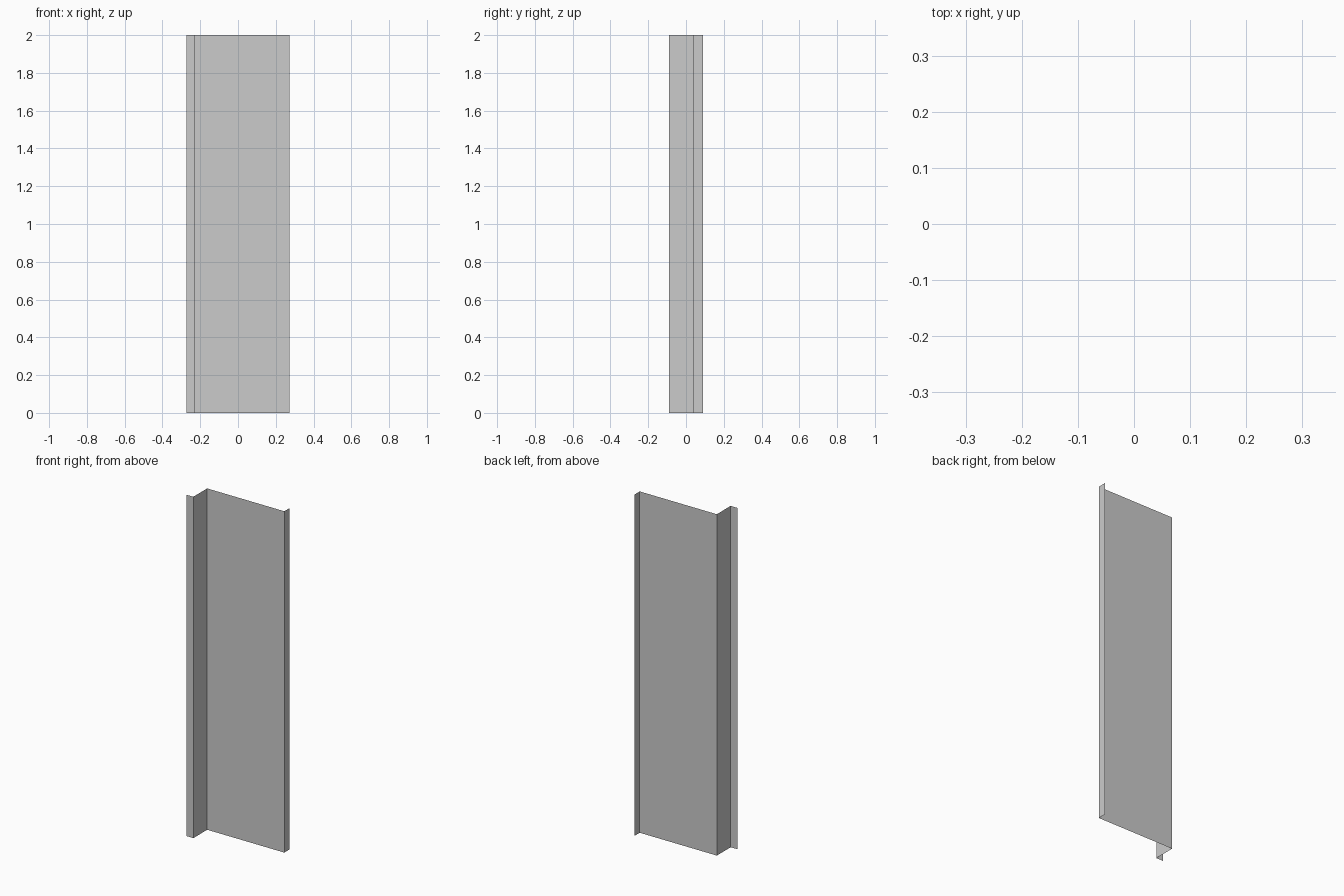
import bpy, bmesh

if "Cube" in bpy.data.objects:
    bpy.data.objects.remove(bpy.data.objects["Cube"])

HEIGHT = 2.0
# Plan profile: flange, web, wide panel, lip (zero-thickness bent sheet)
PROFILE = [(-0.273, -0.089), (-0.227, -0.089), (-0.227, 0.039),
           (0.273, 0.039), (0.273, 0.089)]


def extruded_sheet(name, profile, height):
    bm = bmesh.new()
    verts = [bm.verts.new((x, y, 0)) for x, y in profile]
    edges = [bm.edges.new(pair) for pair in zip(verts, verts[1:])]
    result = bmesh.ops.extrude_edge_only(bm, edges=edges)
    top = [g for g in result["geom"] if isinstance(g, bmesh.types.BMVert)]
    bmesh.ops.translate(bm, verts=top, vec=(0, 0, height))
    # Make the wide panel face the front
    bm.normal_update()
    panel = max(bm.faces, key=lambda f: f.calc_area())
    if panel.normal.y > 0:
        bmesh.ops.reverse_faces(bm, faces=bm.faces[:])
    mesh = bpy.data.meshes.new(name)
    bm.to_mesh(mesh)
    bm.free()
    obj = bpy.data.objects.new(name, mesh)
    bpy.context.collection.objects.link(obj)
    return obj


# Folded wall panel
extruded_sheet("folded_panel", PROFILE, HEIGHT)
